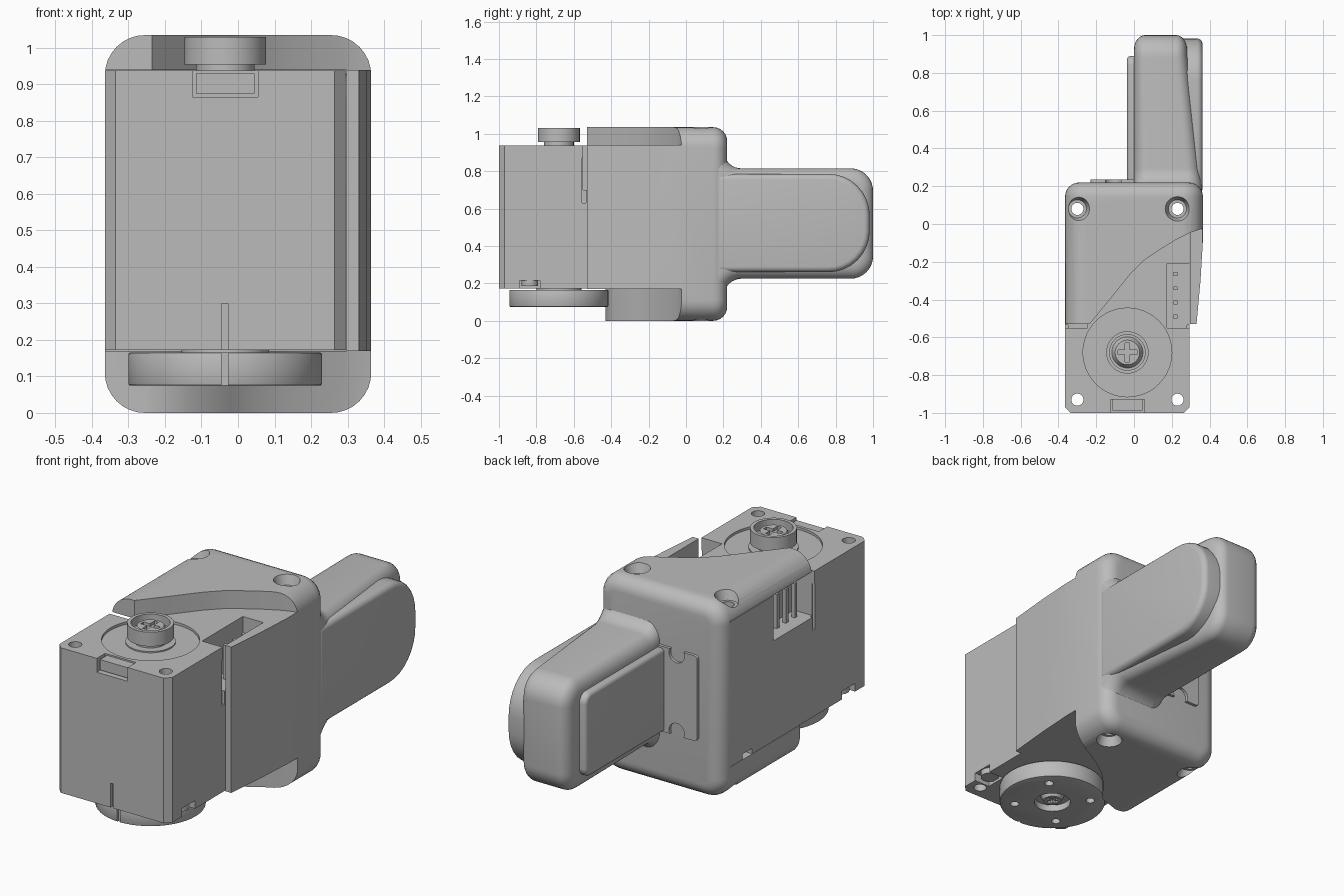
import bpy, bmesh, math
from mathutils import Vector, Matrix

if "Cube" in bpy.data.objects:
    bpy.data.objects.remove(bpy.data.objects["Cube"])

grey = bpy.data.materials.new("mid grey plastic")
GREY = (0.5, 0.5, 0.5, 1)
grey.use_nodes = True
grey.diffuse_color = GREY
grey.node_tree.nodes["Principled BSDF"].inputs["Base Color"].default_value = GREY


def add(name, bm):
    bmesh.ops.recalc_face_normals(bm, faces=bm.faces)
    mesh = bpy.data.meshes.new(name)
    bm.to_mesh(mesh)
    bm.free()
    mesh.materials.append(grey)
    obj = bpy.data.objects.new(name, mesh)
    bpy.context.collection.objects.link(obj)
    return obj


def box(name, x, y, z):
    return prism(name, [(x[0], y[0]), (x[1], y[0]), (x[1], y[1]), (x[0], y[1])], z)


def prism(name, pts, span, axis="z"):
    """Extrude a 2D profile along an axis."""
    place = {"x": lambda a, b, c: (c, a, b), "y": lambda a, b, c: (a, c, b),
             "z": lambda a, b, c: (a, b, c)}[axis]
    bm = bmesh.new()
    rings = [[bm.verts.new(place(a, b, c)) for a, b in pts] for c in span]
    bm.faces.new(rings[0])
    bm.faces.new(rings[1])
    n = len(pts)
    for i in range(n):
        j = (i + 1) % n
        bm.faces.new((rings[0][i], rings[0][j], rings[1][j], rings[1][i]))
    return add(name, bm)


def cyl(name, x, y, z, r, r_top=None):
    bm = bmesh.new()
    bmesh.ops.create_cone(bm, cap_ends=True, segments=48, radius1=r,
                          radius2=r if r_top is None else r_top, depth=z[1] - z[0],
                          matrix=Matrix.Translation((x, y, sum(z) / 2)))
    return add(name, bm)


def rounded(corners, steps=8):
    """Replace each (a, b, radius) corner with an arc."""
    out = []
    for i, (a, b, r) in enumerate(corners):
        p = Vector((a, b))
        if not r:
            out.append((a, b))
            continue
        before, after = Vector(corners[i - 1][:2]), Vector(corners[(i + 1) % len(corners)][:2])
        s, e = p + (before - p).normalized() * r, p + (after - p).normalized() * r
        for k in range(steps + 1):
            t = k / steps
            w = ((1 - t) ** 2, math.sqrt(2) * t * (1 - t), t * t)
            out.append(tuple((s * w[0] + p * w[1] + e * w[2]) / sum(w)))
    return out


def apply(obj):
    dg = bpy.context.evaluated_depsgraph_get()
    mesh = bpy.data.meshes.new_from_object(obj.evaluated_get(dg))
    obj.modifiers.clear()
    obj.data = mesh


def bevel(obj, width, segments=5):
    m = obj.modifiers.new("bevel", "BEVEL")
    m.width, m.segments = width, segments
    m.limit_method, m.angle_limit = "ANGLE", math.radians(40)
    m.use_clamp_overlap = False
    apply(obj)
    return obj


def cut(obj, *cutters):
    for c in cutters:
        c.hide_render = True
        m = obj.modifiers.new("cut", "BOOLEAN")
        m.operation, m.solver, m.object = "DIFFERENCE", "EXACT", c
        apply(obj)
        bpy.data.objects.remove(c)
    return obj


MID = -0.035            # servo centre line in x
SHAFT_Y = -0.68
HOLE_X = (-0.3, 0.23)
REAR_Y, FRONT_Y = 0.08, -0.93


def screw_holes(y):
    return [cyl("hole_cutter", x, y, (-0.1, 1.2), 0.032) for x in HOLE_X]


# Servo case with chamfered front corners
servo = prism("servo_case", [(-0.365, -0.97), (-0.335, -1), (0.265, -1), (0.295, -0.97),
                             (0.295, 0.148), (-0.365, 0.148)], (0.172, 0.938))
cut(servo, *screw_holes(REAR_Y), *screw_holes(FRONT_Y),
    cyl("recess_cutter", MID, SHAFT_Y, (0.925, 1), 0.235),
    box("latch_cutter", (-0.125, 0.055), (-1.1, -0.93), (0.865, 1)),
    box("slot_cutter", (-0.045, -0.028), (-1.1, -0.985), (0.1, 0.3)))
for side in (-1, 1):
    x = MID + side * 0.33
    cut(servo,
        box("socket_cutter", (x - 0.12, x + 0.12), (-0.55, -0.21), (0.7, 1)),
        box("notch_cutter", (x - 0.09, x + 0.09), (-0.89, -0.78), (0.1, 0.215)),
        box("rear_notch_cutter", (x - 0.04, x + 0.04), (-0.03, 0.05), (0.1, 0.2)),
        box("seam_cutter", (x - 0.015, x + 0.015), (-0.555, -0.535), (0.63, 0.87)))
    name = "left" if side > 0 else "right"
    cyl(name + "_case_screw", MID + side * 0.28, -0.835, (0.185, 0.23), 0.045)
    for i in range(4):
        y = -0.49 + i * 0.075
        px = MID + side * 0.255
        box(f"{name}_connector_pin_{i + 1}", (px - 0.01, px + 0.01), (y - 0.01, y + 0.01), (0.69, 0.88))
box("front_latch", (-0.115, 0.045), (-0.988, -0.92), (0.875, 0.93))

# Upper idler horn with a cross-head screw
cyl("upper_step", MID, SHAFT_Y, (0.92, 0.932), 0.12)
cyl("upper_neck", MID, SHAFT_Y, (0.92, 0.96), 0.08)
horn = cyl("upper_horn", MID, SHAFT_Y, (0.955, 1.03), 0.112)
cut(horn, cyl("cup_cutter", MID, SHAFT_Y, (0.985, 1.1), 0.094))


def cross_screw(name, z, direction):
    head = cyl(name, MID, SHAFT_Y, z, 0.085, 0.065) if direction > 0 else \
        cyl(name, MID, SHAFT_Y, z, 0.045, 0.06)
    end = z[1] if direction > 0 else z[0]
    size = 0.05 if direction > 0 else 0.03
    for a, b in ((size, 0.012), (0.012, size)):
        cut(head, box("cross_cutter", (MID - a, MID + a), (SHAFT_Y - b, SHAFT_Y + b),
                      (end - 0.015, end + 0.015)))


cross_screw("upper_screw", (0.98, 1.015), 1)

# Lower drive disc
disc = bevel(cyl("lower_disc", MID, SHAFT_Y, (0.075, 0.165), 0.265), 0.005, 2)
cyl("lower_neck", MID, SHAFT_Y, (0.15, 0.19), 0.12)
cut(disc, cyl("centre_cutter", MID, SHAFT_Y, (0, 0.11), 0.09))
for sx in (-1, 1):
    for sy in (-1, 1):
        cut(disc, cyl("disc_hole_cutter", MID + sx * 0.135, SHAFT_Y + sy * 0.135, (0, 0.14), 0.022))
cut(disc, box("key_cutter", (-0.045, -0.028), (-1, -0.935), (0, 0.2)))
cross_screw("lower_screw", (0.085, 0.115), -1)

# Holder shell: rounded block hollowed for the servo
holder = bevel(prism("holder_shell", rounded([(-0.365, 0, 0.11), (0.365, 0, 0.11),
                                              (0.365, 1.035, 0.11), (-0.365, 1.035, 0.11)]),
                     (-0.8, 0.22), "y"), 0.075, 6)


def plate_cut(tip, z):
    """Sweeping front edge of the upper and lower plates."""
    return prism("plate_cutter", [(-0.5, -1), (-0.5, tip), (-0.235, tip), (-0.12, -0.39),
                                  (-0.02, -0.265), (0.05, -0.195), (0.13, -0.14),
                                  (0.22, -0.085), (0.3, -0.045), (0.5, 0.02), (0.5, -1)], z)


cut(holder,
    box("cavity_cutter", (-0.5, 0.297), (-1, 0.15), (0.17, 0.94)),
    plate_cut(-0.53, (0.94, 1.2)), plate_cut(-0.43, (-0.2, 0.17)),
    box("front_cutter", (-0.5, 0.5), (-1, -0.53), (-0.2, 1.2)),
    prism("taper_cutter", [(0.33, -0.54), (0.352, -0.3), (0.367, -0.05), (0.5, -0.05), (0.5, -0.54)],
          (-0.2, 1.2)),
    *screw_holes(REAR_Y))
for hx in HOLE_X:
    cut(holder, cyl("upper_sink_cutter", hx, REAR_Y, (0.985, 1.06), 0.048, 0.073),
        cyl("lower_sink_cutter", hx, REAR_Y, (-0.025, 0.05), 0.073, 0.048))

# Raised rear panel with two round notches
panel = prism("rear_panel", rounded([(-0.23, 0.3, 0.02), (0.03, 0.3, 0), (0.03, 0.75, 0),
                                     (-0.23, 0.75, 0.02)]), (0.2, 0.235), "y")
for z in (0.32, 0.73):
    ring = [(-0.11 + 0.045 * math.cos(a * math.pi / 12), z + 0.045 * math.sin(a * math.pi / 12))
            for a in range(24)]
    cut(panel, prism("notch_cutter", ring, (0.1, 0.4), "y"))

# Grip: flared block, narrowing toward the far end
grip = bevel(prism("grip_body", rounded([(0, 0.11, 0), (0.2, 0.11, 0), (0.21, 0.225, 0.085),
                                         (1, 0.225, 0.12), (1, 0.815, 0.12), (0.21, 0.815, 0.085),
                                         (0.2, 0.93, 0), (0, 0.93, 0)]),
                   (0, 0.36), "x"), 0.075, 6)
for v in grip.data.vertices:
    v.co.x *= 1 - 0.22 * min(1, max(0, (v.co.y - 0.2) / 0.7))
cut(grip, *screw_holes(REAR_Y))

# Round-ended side cheek and flat pad on the grip
bevel(prism("grip_cheek", rounded([(0.16, 0.26, 0), (0.982, 0.26, 0.22), (0.982, 0.785, 0.22),
                                   (0.16, 0.785, 0)]), (0.15, 0.363), "x"), 0.03)
bevel(prism("grip_pad", rounded([(0.16, 0.3, 0), (0.89, 0.3, 0.05), (0.89, 0.74, 0.05),
                                 (0.16, 0.74, 0)]), (-0.037, 0.1), "x"), 0.02, 3)

for obj in bpy.context.collection.objects:
    if obj.type == "MESH":
        obj.data.shade_smooth()
        obj.data.set_sharp_from_angle(angle=math.radians(35))
